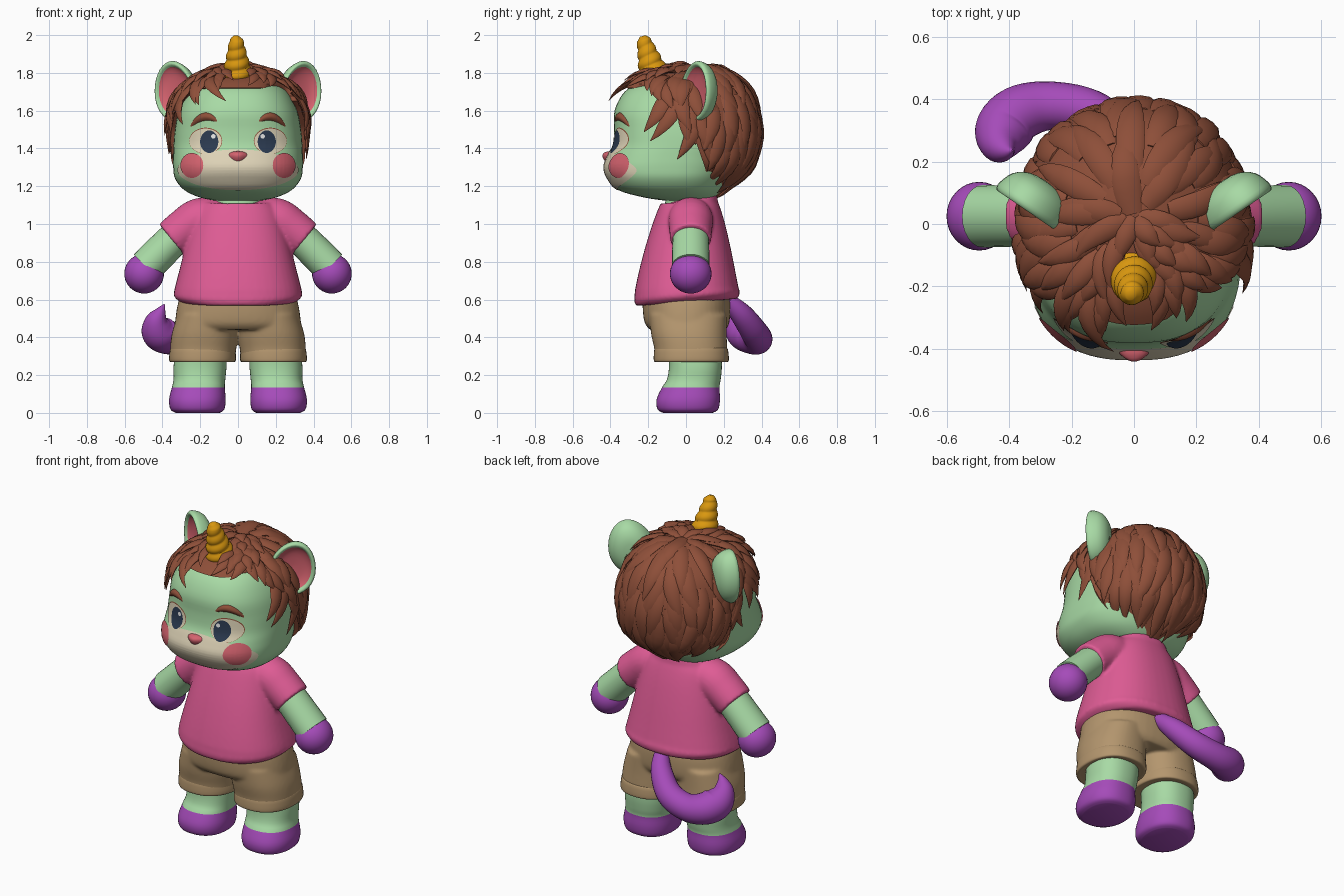
import bpy, bmesh, math, random
from math import sin, cos, pi, radians
from mathutils import Vector, Matrix
from mathutils.bvhtree import BVHTree

random.seed(4)
if "Cube" in bpy.data.objects:
    bpy.data.objects.remove(bpy.data.objects["Cube"])


def colour(name, code):
    lin = [((int(code[i:i + 2], 16) / 255 + 0.055) / 1.055) ** 2.4 for i in (0, 2, 4)] + [1]
    m = bpy.data.materials.new(name)
    m.use_nodes = True
    m.diffuse_color = lin
    m.node_tree.nodes["Principled BSDF"].inputs["Base Color"].default_value = lin
    return m


MINT, PINK = colour("mint fur", "A8DAA5"), colour("pink cloth", "DF5C95")
TAN, PURPLE = colour("tan cloth", "B4966E"), colour("purple", "A54BB9")
BROWN, GOLD = colour("brown hair", "8E4F39"), colour("gold", "DA980F")
CREAM, BLUSH = colour("cream", "DDD2B6"), colour("blush", "D5636F")
NAVY, WHITE = colour("navy", "2B3A50"), colour("white", "F2F2F2")


def finish(bm, name, *mats, closed=True, remesh=0):
    if closed:
        bmesh.ops.recalc_face_normals(bm, faces=bm.faces[:])
    me = bpy.data.meshes.new(name)
    bm.to_mesh(me)
    bm.free()
    for m in mats:
        me.materials.append(m)
    ob = bpy.data.objects.new(name, me)
    bpy.context.collection.objects.link(ob)
    bpy.ops.object.select_all(action='DESELECT')
    ob.select_set(True)
    bpy.context.view_layer.objects.active = ob
    bpy.ops.object.shade_smooth_by_angle(angle=radians(45))
    if remesh:
        mod = ob.modifiers.new("blend", 'REMESH')
        mod.mode, mod.voxel_size, mod.use_smooth_shade = 'VOXEL', remesh, True
        sm = ob.modifiers.new("soften", 'SMOOTH')
        sm.factor, sm.iterations = 0.5, 8


def spline(rows, k=4):
    """Smooth interpolation through rows of numbers."""
    out = []
    for i in range(len(rows) - 1):
        quad = [rows[max(0, min(len(rows) - 1, i + j))] for j in (-1, 0, 1, 2)]
        for s in range(k):
            t = s / k
            out.append([b + 0.5 * t * (c - a + t * (2 * a - 5 * b + 4 * c - d + t * (3 * (b - c) + d - a)))
                        for a, b, c, d in zip(*quad)])
    return out + [list(rows[-1])]


def skin(bm, rings, mat=lambda i: 0):
    """Bridge closed rings and cap both ends."""
    vs = [[bm.verts.new(p) for p in r] for r in rings]
    n = len(vs[0])
    for i in range(len(vs) - 1):
        for j in range(n):
            k = (j + 1) % n
            bm.faces.new((vs[i][j], vs[i][k], vs[i + 1][k], vs[i + 1][j])).material_index = mat(i)
    bm.faces.new(vs[0][::-1]).material_index = mat(0)
    bm.faces.new(vs[-1]).material_index = mat(len(vs) - 2)


def oval(z, cx, cy, rx, ry, tilt=0, n=48, p=2.3):
    pts = []
    for j in range(n):
        c, s = cos(2 * pi * j / n), sin(2 * pi * j / n)
        x = math.copysign(abs(c) ** (2 / p), c) * rx
        y = math.copysign(abs(s) ** (2 / p), s) * ry
        pts.append(Vector((cx + x, cy + y, z + tilt * y)))
    return pts


def loft(bm, rows, k=4, mat=lambda i: 0, n=48, p=2.3):
    skin(bm, [oval(*r, n=n, p=p) for r in spline(rows, k)], mat)


def sweep(bm, rows, k=4, n=24, flat=1.0):
    """Tube through rows of (x, y, z, radius); flat scales the depth."""
    rows = spline(rows, k)
    pts = [Vector(r[:3]) for r in rows]
    rings = []
    for i, (p, r) in enumerate(zip(pts, rows)):
        t = (pts[min(i + 1, len(pts) - 1)] - pts[max(i - 1, 0)]).normalized()
        side = (Vector((0, 1, 0)) - t * t.y).normalized()
        up = t.cross(side)
        rings.append([p + r[3] * (flat * cos(2 * pi * j / n) * side + sin(2 * pi * j / n) * up)
                      for j in range(n)])
    skin(bm, rings)


def front_back(rows):
    return [(z, 0, (f + b) / 2, rx, (b - f) / 2) for z, rx, f, b in rows]


# Head
bm = bmesh.new()
loft(bm, front_back([(1.12, .1, -.08, .12), (1.14, .2, -.22, .15), (1.18, .285, -.36, .19),
                     (1.24, .333, -.415, .22), (1.3, .343, -.435, .25), (1.36, .343, -.415, .27),
                     (1.42, .341, -.388, .3), (1.5, .334, -.38, .31), (1.6, .313, -.378, .31),
                     (1.7, .26, -.325, .27), (1.755, .19, -.23, .2), (1.785, .1, -.1, .1)]), n=72, p=2.5)
bmesh.ops.recalc_face_normals(bm, faces=bm.faces[:])
face_tree = BVHTree.FromBMesh(bm)
finish(bm, "head", MINT)


def patch(name, mat, x, z, rx, rz, off=.003, dome=0.0, bend=0.0, tilt=0.0, taper=0.0, rings=8, n=40):
    """Thin plate laid on the face, optionally domed, bent or tapered."""
    bm = bmesh.new()
    rows = []
    for i in range(rings + 1):
        r, row = max(i / rings, .01), []
        for j in range(n):
            u, v = r * cos(2 * pi * j / n), r * sin(2 * pi * j / n)
            px = x + rx * u * (1 + taper * v)
            pz = z + rz * v + bend * (1 - u * u) + tilt * u
            hit, nor, *_ = face_tree.ray_cast(Vector((px, -2, pz)), Vector((0, 1, 0)))
            row.append(bm.verts.new(hit + nor * (off + dome * (1 - r * r))))
        rows.append(row)
    bm.faces.new(rows[0])
    for a, b in zip(rows, rows[1:]):
        for j in range(n):
            k = (j + 1) % n
            bm.faces.new((a[j], b[j], b[k], a[k]))
    bm.normal_update()
    flip = [f for f in bm.faces if f.normal.y > 0]
    bmesh.ops.reverse_faces(bm, faces=flip)
    finish(bm, name, mat, closed=False)


# Face details
patch("muzzle", CREAM, 0, 1.287, .318, .106, rings=20, n=72)
patch("nose", BLUSH, 0, 1.358, .045, .026, .003, dome=.024, taper=.35)
for s, side in ((1, "left"), (-1, "right")):
    patch(side + "_cheek", BLUSH, s * .24, 1.31, .059, .063, .007)
    patch(side + "_eye_rim", BROWN, s * .17, 1.44, .087, .07, .002)
    patch(side + "_eye", CREAM, s * .17, 1.438, .084, .067, .004)
    patch(side + "_iris", NAVY, s * .15, 1.434, .047, .061, .007)
    patch(side + "_eye_glint", WHITE, s * .128, 1.463, .012, .012, .0095)
    patch(side + "_brow", BROWN, s * .18, 1.532, .07, .021, .003, dome=.013, bend=.035, tilt=-s * .014)

    # Ears: cupped, pink inside
    bm = bmesh.new()
    turn = (Matrix.Translation((s * .327, .06, 1.702)) @ Matrix.Rotation(s * .6, 4, 'Z')
            @ Matrix.Rotation(s * .25, 4, 'Y'))
    cup = spline([(.02, .09), (.5, .082), (.85, .05), (1, 0), (.96, -.022), (.87, -.022), (.76, -.004),
                  (.5, .012), (.02, .018)], 3)
    skin(bm, [[turn @ Vector((r * .13 * cos(a) * (1 - .12 * r * sin(a)), d, r * .163 * sin(a)))
               for a in [2 * pi * j / 32 for j in range(32)]] for r, d in cup],
         mat=lambda i: 1 if i >= 17 else 0)
    finish(bm, side + "_ear", MINT, BLUSH)

    # Arms with round hands
    bm = bmesh.new()
    sweep(bm, [(s * .22, .025, 1.03, .088), (s * .36, .025, .9, .09), (s * .486, .025, .774, .093)], flat=1.08)
    finish(bm, side + "_arm", MINT)
    bm = bmesh.new()
    bmesh.ops.create_uvsphere(bm, u_segments=32, v_segments=20, radius=.105, matrix=Matrix.Translation(
        (s * .497, .025, .737)) @ Matrix.Diagonal((1, 1.05, 1, 1)))
    finish(bm, side + "_hand", PURPLE)

    # Legs with purple feet
    bm = bmesh.new()
    loft(bm, [(0, s * .213, .01, .115, .13), (.018, s * .215, .01, .142, .16),
              (.07, s * .215, .012, .15, .168), (.135, s * .21, .025, .14, .152, .03),
              (.18, s * .204, .042, .137, .142, .03), (.26, s * .2, .05, .14, .14),
              (.4, s * .19, .04, .13, .14)], mat=lambda i: 1 if i < 12 else 0)
    finish(bm, side + "_leg", MINT, PURPLE)

    # Turned-up cuffs of the shorts
    bm = bmesh.new()
    loft(bm, [(.345, s * .187, .026, .166, .187), (.335, s * .187, .027, .173, .195),
              (.285, s * .188, .028, .177, .199), (.27, s * .188, .028, .17, .193),
              (.272, s * .188, .028, .15, .17)], 3)
    finish(bm, side + "_cuff", TAN)

# Neck, shirt and shorts
bm = bmesh.new()
loft(bm, [(1.02, 0, .02, .128, .132), (1.1, 0, .02, .128, .132), (1.17, 0, .02, .12, .12)])
finish(bm, "neck", MINT)

bm = bmesh.new()
loft(bm, [(.585, 0, .005, .3, .27, .07), (.615, 0, .005, .338, .28, .07), (.65, 0, .005, .337, .275, .06),
          (.75, 0, .006, .312, .255, .04), (.88, 0, .01, .279, .225), (1, 0, .015, .245, .192),
          (1.08, 0, .018, .215, .165, .08), (1.125, 0, .02, .17, .145, .2), (1.145, 0, .02, .128, .128, .32)])
for s in (1, -1):
    sweep(bm, [(s * .08, .025, 1.04, .1), (s * .2, .025, 1.025, .114), (s * .28, .025, .975, .11),
               (s * .352, .025, .918, .105)], flat=1.04)
finish(bm, "shirt", PINK, remesh=.01)

bm = bmesh.new()
loft(bm, [(.66, 0, 0, .29, .22), (.58, 0, .002, .318, .232), (.48, 0, .005, .333, .225),
          (.44, 0, .01, .325, .2)])
for s in (1, -1):
    loft(bm, [(.52, s * .165, .01, .155, .205), (.42, s * .176, .015, .174, .2),
              (.34, s * .184, .025, .175, .193), (.29, s * .187, .026, .171, .192)])
finish(bm, "shorts", TAN, remesh=.009)

# Tail
bm = bmesh.new()
sweep(bm, [(.01, .22, .6, .038), (-.04, .295, .52, .06), (-.14, .36, .43, .072), (-.27, .38, .392, .078),
           (-.37, .355, .4, .09), (-.42, .3, .43, .092), (-.43, .255, .485, .064),
           (-.41, .235, .535, .03), (-.39, .235, .575, .003)], k=5)
finish(bm, "tail", PURPLE)

# Horn with a spiral ridge
bm = bmesh.new()
rings = []
for i in range(49):
    t = i / 48
    c = Vector((-.01 * t, -.155 - .075 * t, 1.74 + .255 * t))
    size = .088 * (1 - .66 * t) * min(1, (1.02 - t) * 10) ** .5
    rings.append([c + Vector((cos(a), sin(a), .28 * sin(a))) * size * (.93 + .15 * abs(sin(5 * pi * t - a / 2)))
                  for a in [2 * pi * j / 32 for j in range(32)]])
skin(bm, rings)
finish(bm, "horn", GOLD)

# Hair cap, drawn back behind the hairline
bm = bmesh.new()
loft(bm, front_back([(1.14, .08, -.1, .16), (1.2, .22, -.38, .23), (1.3, .338, -.44, .34),
                     (1.4, .356, -.41, .375), (1.5, .357, -.4, .39), (1.6, .342, -.395, .375),
                     (1.7, .3, -.345, .335), (1.775, .22, -.235, .265), (1.83, .1, -.03, .18)]), n=72, p=2.15)
bmesh.ops.recalc_face_normals(bm, faces=bm.faces[:])
hair_tree = BVHTree.FromBMesh(bm)
LINE = [(1.1, .15), (1.3, .1), (1.5, .03), (1.62, -.08), (1.7, -.2), (1.74, -.45), (2, -.45)]
for v in bm.verts:
    for (z0, y0), (z1, y1) in zip(LINE, LINE[1:]):
        if z0 <= v.co.z < z1:
            edge = y0 + (y1 - y0) * (v.co.z - z0) / (z1 - z0)
            if v.co.z > 1.66:
                edge = max(edge, -.42 + min(.32, max(0, 1.5 * (v.co.x - .04))))
            v.co.y = max(v.co.y, edge)
            break
finish(bm, "hair_cap", BROWN)

# Hair locks, layered from the crown down to the hairline
CENTRE = Vector((0, .02, 1.5))


def lock(bm, phi, th, length, swirl, width, thick, lift):
    pts = []
    for i in range(9):
        t = i / 8
        a, b = th + length * t, phi + swirl * t * t
        hit, nor, *_ = hair_tree.ray_cast(CENTRE, Vector((sin(a) * cos(b), sin(a) * sin(b), cos(a))))
        if (hit.xy - Vector((0, -.19))).length < .055:
            return  # keep the horn clear
        pts.append((hit + nor * (lift * t * (1.7 - t) - .004), nor))
    rings = []
    for i, (p, nor) in enumerate(pts):
        t = i / 8
        run = (pts[min(i + 1, 8)][0] - pts[max(i - 1, 0)][0]).normalized()
        side = run.cross(nor).normalized()
        w = max(.02, (.5 + 1.5 * t) * (1 - t) ** .95)
        rings.append([p + side * width * w * cos(c) + nor * thick * w * sin(c)
                      for c in [2 * pi * j / 8 for j in range(8)]])
    skin(bm, rings)


bm = bmesh.new()
for row, (u, count) in enumerate([(.04, 7), (.16, 13), (.3, 19), (.44, 26), (.57, 32), (.68, 38)]):
    for i in range(count):
        phi = 2 * pi * (i + .5 * (row % 2) + random.uniform(-.3, .3)) / count
        front = -sin(phi)
        fringe = max(0, front)
        gap = (phi - radians(312)) / .45
        reach = radians(108 - 45 * front - 18 * math.exp(-gap * gap))
        length = reach * random.uniform(.31, .39) + .06 * fringe
        temple = abs(cos(phi)) ** 3 * (row > 2) * (front > .12)
        lock(bm, phi, reach * (u + random.uniform(-.04, .04)) - .08 * fringe, length,
             random.uniform(-.3, .3) - .2 * cos(phi) * fringe,
             .046 + .011 * (1 - front) + .01 * temple, .021,
             random.uniform(.014, .032) + .026 * fringe + .022 * temple)
finish(bm, "hair_locks", BROWN)
